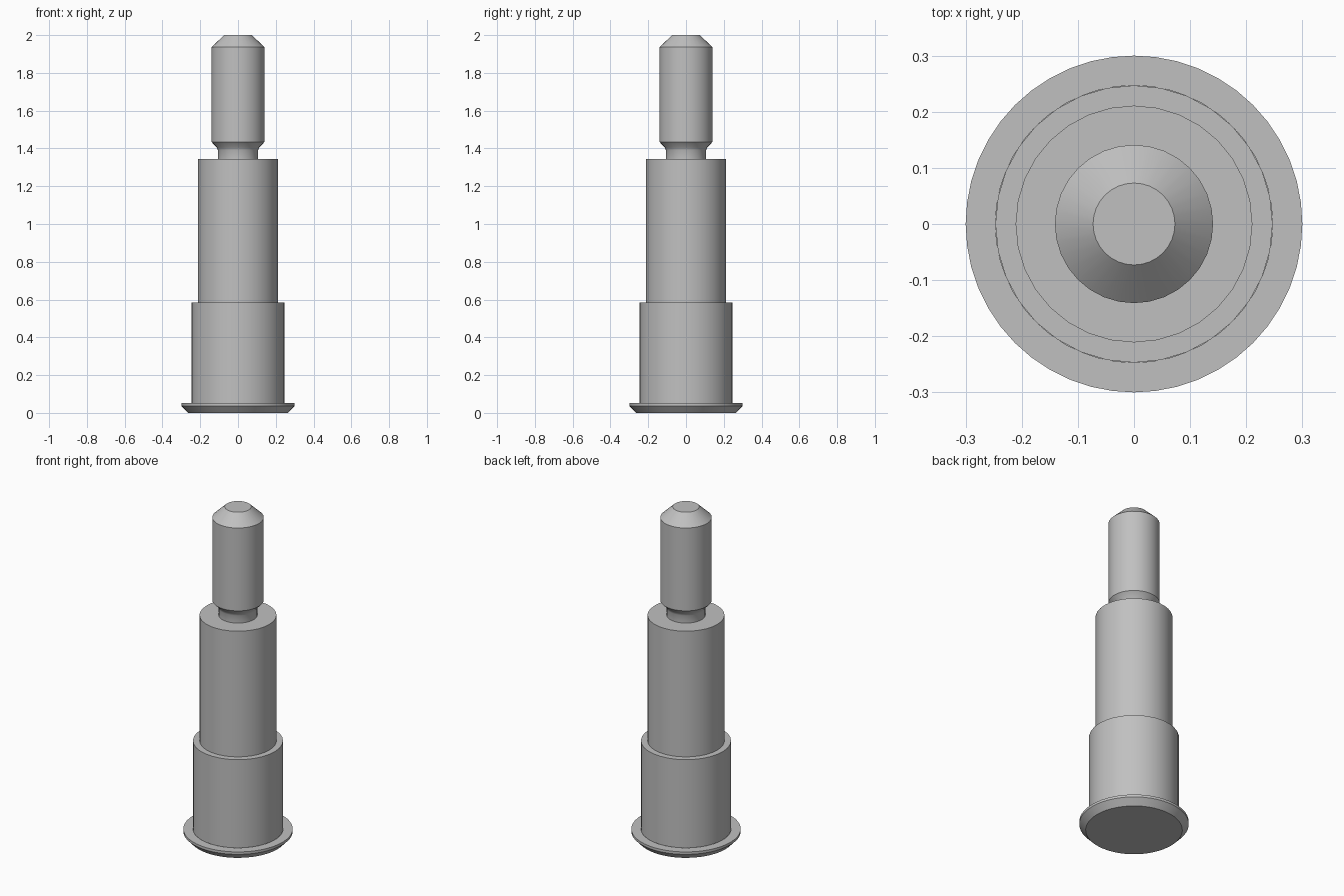
import bpy
import bmesh
import math

cube = bpy.data.objects.get("Cube")
if cube:
    bpy.data.objects.remove(cube, do_unlink=True)

# Single plain grey metal
steel = bpy.data.materials.new("grey steel")
steel.use_nodes = True
GREY = (0.53, 0.53, 0.53, 1.0)
steel.diffuse_color = GREY
steel.node_tree.nodes["Principled BSDF"].inputs["Base Color"].default_value = GREY


def lathe(name, profile, sides):
    """Revolve (radius, z) points about the z axis; radius 0 closes an end."""
    bm = bmesh.new()
    verts = [bm.verts.new((r, 0, z)) for r, z in profile]
    edges = [bm.edges.new(pair) for pair in zip(verts, verts[1:])]
    bmesh.ops.spin(bm, geom=verts + edges, axis=(0, 0, 1), cent=(0, 0, 0),
                   steps=sides, angle=math.tau, use_duplicate=False)
    bmesh.ops.remove_doubles(bm, verts=bm.verts, dist=1e-5)
    bmesh.ops.recalc_face_normals(bm, faces=bm.faces)
    # Make sure the sides face outward
    side = max(bm.faces, key=lambda f: abs(f.normal.xy.length))
    if side.normal.dot(side.calc_center_median() * 1.0) < 0 and side.normal.xy.dot(side.calc_center_median().xy) < 0:
        bmesh.ops.reverse_faces(bm, faces=bm.faces)
    mesh = bpy.data.meshes.new(name)
    bm.to_mesh(mesh)
    bm.free()
    mesh.materials.append(steel)
    obj = bpy.data.objects.new(name, mesh)
    bpy.context.collection.objects.link(obj)
    bpy.ops.object.select_all(action='DESELECT')
    obj.select_set(True)
    bpy.context.view_layer.objects.active = obj
    bpy.ops.object.shade_smooth_by_angle(angle=math.radians(30))
    return obj


# Chamfered base flange with its upper ledge
lathe("base_flange", [(0, 0), (0.265, 0), (0.30, 0.037), (0.30, 0.052), (0.247, 0.052)], 48)
# Wide lower body and its shelf
lathe("lower_body", [(0.247, 0.052), (0.247, 0.585), (0.211, 0.585)], 32)
# Narrower shoulder and its shelf
lathe("shoulder", [(0.211, 0.585), (0.211, 1.345), (0.106, 1.345)], 32)
# Undercut neck flaring out to the pin
lathe("neck", [(0.106, 1.345), (0.106, 1.39), (0.112, 1.405), (0.141, 1.435)], 32)
# Upper pin with a chamfered flat tip
lathe("pin", [(0.141, 1.435), (0.141, 1.936), (0.073, 2.0), (0, 2.0)], 32)
